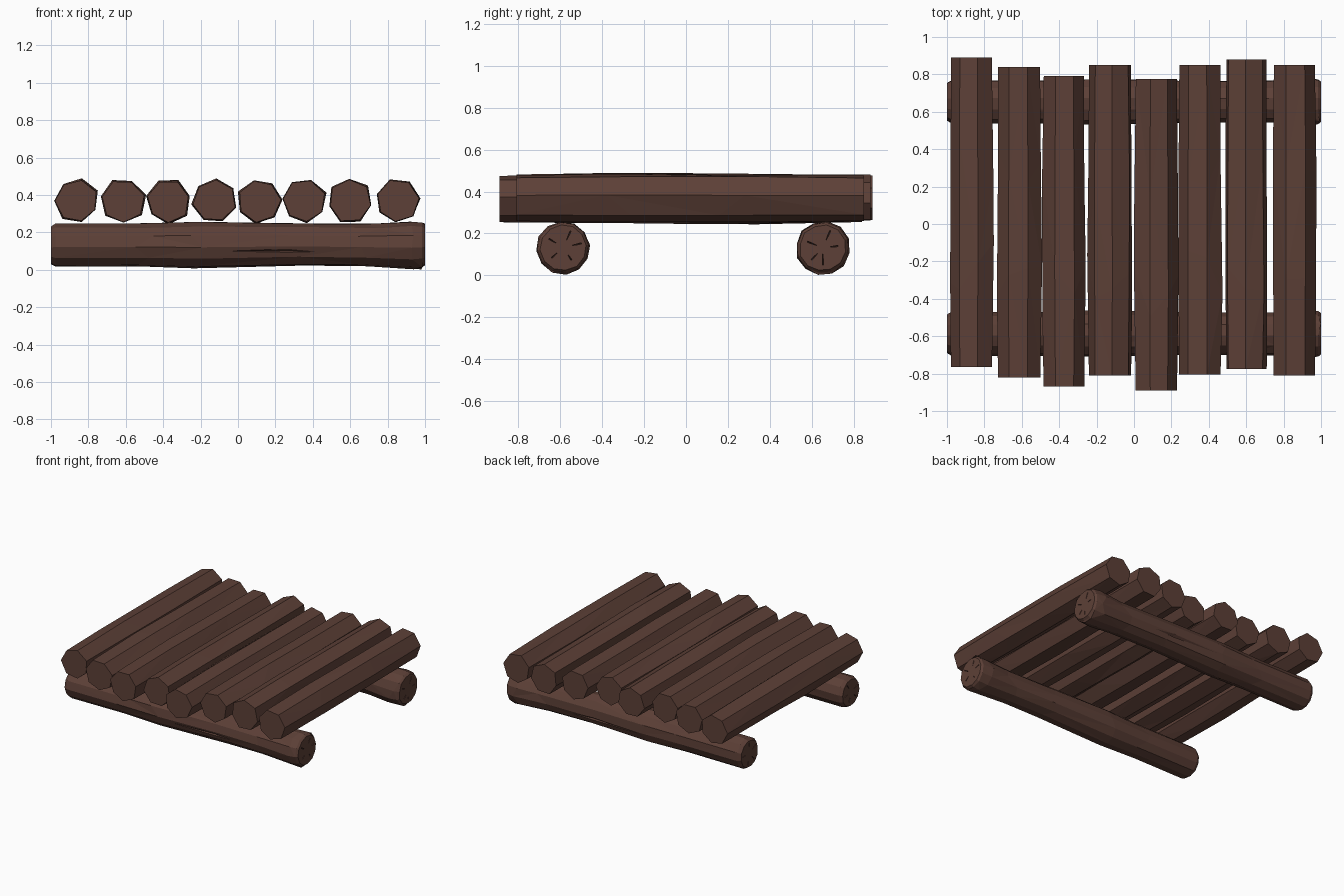
import bpy, bmesh, math, random
from mathutils import Vector

if "Cube" in bpy.data.objects:
    bpy.data.objects.remove(bpy.data.objects["Cube"])

random.seed(4)
wood = bpy.data.materials.new("dark brown wood")
wood.diffuse_color = (0.109, 0.051, 0.038, 1)
wood.use_nodes = True
wood.node_tree.nodes["Principled BSDF"].inputs["Base Color"].default_value = wood.diffuse_color


def make_object(name, bm):
    bmesh.ops.recalc_face_normals(bm, faces=bm.faces)
    me = bpy.data.meshes.new(name)
    bm.to_mesh(me)
    bm.free()
    me.materials.append(wood)
    ob = bpy.data.objects.new(name, me)
    bpy.context.collection.objects.link(ob)
    return ob


def rough_log(rings, sides, turn, place, jitter, slide):
    """Loft polygon rings (position, radius, offset) into a hewn log with flat ends."""
    bm = bmesh.new()
    scale = [1 + random.uniform(-jitter, jitter) for _ in range(sides)]
    loops = []
    for n, (pos, rad, dz) in enumerate(rings):
        inner = 1 < n < len(rings) - 2 or (len(rings) < 6 and 0 < n < len(rings) - 1)
        loop = []
        for i in range(sides):
            a = turn + math.tau * i / sides
            r = rad * scale[i]
            p = pos
            if inner:
                r *= 1 + random.uniform(-jitter, jitter) * 0.8
                p += random.uniform(-slide, slide)
            loop.append(bm.verts.new(place(p, r * math.cos(a), r * math.sin(a) + dz)))
        loops.append(loop)
    for a, b in zip(loops, loops[1:]):
        for i in range(sides):
            j = (i + 1) % sides
            bm.faces.new((a[i], a[j], b[j], b[i]))
    quads = bm.faces[:]
    bmesh.ops.triangulate(bm, faces=quads, quad_method='SHORT_EDGE')
    bm.faces.new(loops[0])
    bm.faces.new(loops[-1])
    return bm


def add_hull(bm, points):
    verts = [bm.verts.new(p) for p in points]
    bmesh.ops.convex_hull(bm, input=verts)


def crack_cutter(cy, cz, side):
    """Thin radial splits in both ends and one long split along the outer side."""
    bm = bmesh.new()
    for end in (-1, 1):
        for k in range(5):
            a = math.tau * k / 5 + random.uniform(-0.3, 0.3)
            r0, r1 = random.uniform(0.025, 0.04), random.uniform(0.07, 0.09)
            u = Vector((0, math.cos(a), math.sin(a)))
            w = Vector((0, -math.sin(a), math.cos(a))) * 0.004
            c = Vector((end * 1.01, cy, cz))
            deep = Vector((-end * 0.035, 0, 0))
            add_hull(bm, [c + u * r0, c + u * r1 + w, c + u * r1 - w,
                          c + u * r0 + deep, c + u * r1 + deep])
    y = cy + side * 0.118
    add_hull(bm, [(-0.12, y, 0.1), (0.62, y, 0.095), (0.27, y, 0.117), (0.27, y, 0.083),
                  (0.27, y - side * 0.025, 0.1), (0.27, y + side * 0.02, 0.1)])
    return make_object("crack_cutter", bm)


# Two round bearer logs running left to right
BEARER = [(-1.0, .103, -.002), (-.975, .118, 0), (-.5, .116, 0), (-.2, .125, 0),
          (.3, .115, .004), (.7, .114, 0), (.94, .129, -.002), (.985, .122, 0), (1.0, .11, 0)]
for name, cy, cz, turn, side in (("front_bearer_log", -.585, .133, .1, -1),
                                 ("back_bearer_log", .652, .131, .35, 1)):
    bm = rough_log(BEARER, 12, turn, lambda p, u, v: (p, cy + u, cz + v), 0.025, 0.06)
    log = make_object(name, bm)
    cutter = crack_cutter(cy, cz, side)
    cutter.hide_render = True
    mod = log.modifiers.new("cracks", 'BOOLEAN')
    mod.operation, mod.solver, mod.object = 'DIFFERENCE', 'EXACT', cutter
    dg = bpy.context.evaluated_depsgraph_get()
    cut = bpy.data.meshes.new_from_object(log.evaluated_get(dg))
    log.modifiers.clear()
    log.data = cut
    bpy.data.objects.remove(cutter)

# Eight faceted deck logs running front to back: x, front end, back end, roll
DECK = [(-.862, -.765, .89, .45), (-.615, -.82, .84, .25), (-.372, -.87, .79, .22),
        (-.125, -.81, .85, .6), (.117, -.89, .775, .05), (.353, -.805, .85, .35),
        (.598, -.775, .88, .7), (.853, -.81, .85, .12)]
for n, (cx, y0, y1, roll) in enumerate(DECK):
    span = y1 - y0
    rings = [(y0, .112, 0), (y0 + span * .32, .118, .001), (y0 + span * .66, .116, -.001),
             (y1, .111, 0)]
    bm = rough_log(rings, 7, roll, lambda p, u, v: (cx + u, p, .368 + v), 0.05, 0.14)
    make_object(f"deck_log_{n + 1}", bm)
